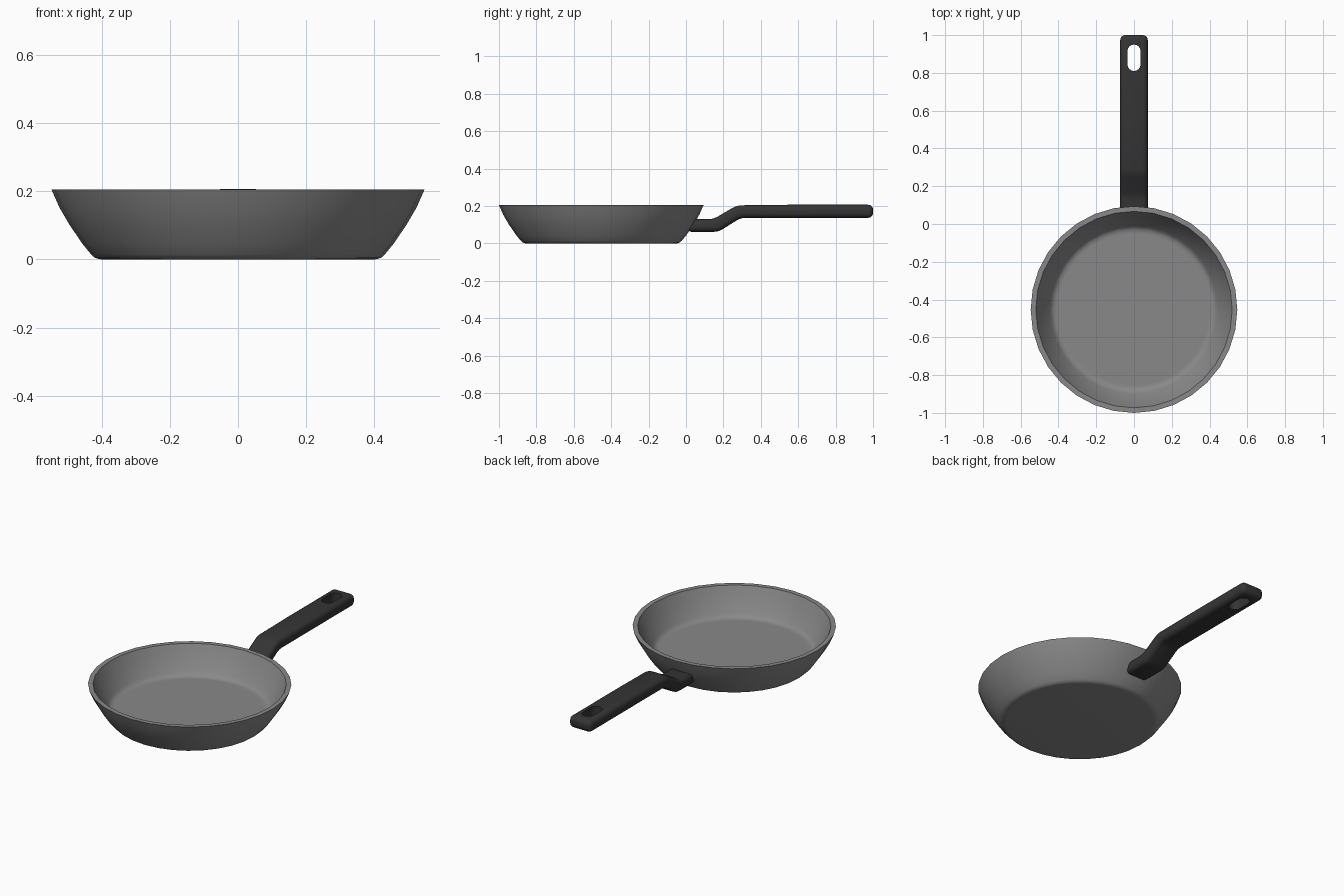
import bpy, bmesh, math
from mathutils import Vector

if "Cube" in bpy.data.objects:
    bpy.data.objects.remove(bpy.data.objects["Cube"])

PAN_Y = -0.453
SIDES = 32


def material(name, value, roughness):
    mat = bpy.data.materials.new(name)
    mat.use_nodes = True
    colour = (value, value, value, 1)
    mat.diffuse_color = colour
    bsdf = mat.node_tree.nodes["Principled BSDF"]
    bsdf.inputs["Base Color"].default_value = colour
    bsdf.inputs["Roughness"].default_value = roughness
    return mat


def make_object(name, bm, mat=None):
    bmesh.ops.recalc_face_normals(bm, faces=bm.faces[:])
    mesh = bpy.data.meshes.new(name)
    bm.to_mesh(mesh)
    bm.free()
    obj = bpy.data.objects.new(name, mesh)
    bpy.context.collection.objects.link(obj)
    if mat:
        mesh.materials.append(mat)
    return obj


def activate(obj):
    bpy.ops.object.select_all(action='DESELECT')
    obj.select_set(True)
    bpy.context.view_layer.objects.active = obj


def extrude_outline(points, direction):
    """Closed prism from an outline, centred along the direction."""
    bm = bmesh.new()
    face = bm.faces.new([bm.verts.new(Vector(p) - direction / 2) for p in points])
    new = bmesh.ops.extrude_face_region(bm, geom=[face])["geom"]
    bmesh.ops.translate(bm, vec=direction,
                        verts=[v for v in new if isinstance(v, bmesh.types.BMVert)])
    return bm


grey_metal = material("grey metal", 0.25, 0.5)
black_plastic = material("black plastic", 0.035, 0.6)

# Pan body: a lathed wall with a flat rim and a raised flat inner floor
profile = [(0, 0), (0.395, 0), (0.408, 0.001), (0.42, 0.005), (0.43, 0.014),
           (0.457, 0.047), (0.495, 0.103), (0.524, 0.153), (0.547, 0.205),
           (0.52, 0.205), (0.497, 0.155), (0.468, 0.105), (0.446, 0.073),
           (0.436, 0.06), (0.425, 0.053), (0.41, 0.05), (0.4, 0.05), (0, 0.05)]
bm = bmesh.new()
verts = [bm.verts.new((r, 0, z)) for r, z in profile]
edges = [bm.edges.new(pair) for pair in zip(verts, verts[1:])]
bmesh.ops.spin(bm, geom=verts + edges, cent=(0, 0, 0), axis=(0, 0, 1),
               angle=math.tau, steps=SIDES, use_merge=True)
bmesh.ops.remove_doubles(bm, verts=bm.verts[:], dist=0.0005)
bmesh.ops.translate(bm, verts=bm.verts[:], vec=(0, PAN_Y, 0))
pan = make_object("pan_body", bm, grey_metal)
activate(pan)
bpy.ops.object.shade_smooth_by_angle(angle=math.radians(35))

# Handle: a cranked side outline extruded across its width
top = [(0.035, 0.13), (0.125, 0.13), (0.145, 0.133), (0.165, 0.141), (0.245, 0.188),
       (0.265, 0.198), (0.29, 0.204), (0.55, 0.207), (1.0, 0.207)]
bottom = [(1.0, 0.137), (0.315, 0.137), (0.295, 0.134), (0.275, 0.126), (0.195, 0.076),
          (0.175, 0.066), (0.15, 0.062), (0.005, 0.062)]
outline = [(0, y, z) for y, z in top + bottom]
handle = make_object("handle", extrude_outline(outline, Vector((0.146, 0, 0))), black_plastic)

# Rounded handle edges
bevel = handle.modifiers.new("rounded edges", 'BEVEL')
bevel.width = 0.026
bevel.segments = 4
bevel.limit_method = 'ANGLE'
bevel.angle_limit = math.radians(40)

# Hanging hole: a slot with round ends cut through the handle
slot = []
for i in range(18):
    a = math.pi * (i % 9) / 8 + (math.pi if i > 8 else 0)
    y = 0.915 if i < 9 else 0.845
    slot.append((0.035 * math.cos(a), y + 0.035 * math.sin(a), 0.17))
cutter = make_object("hanging_hole_cutter", extrude_outline(slot, Vector((0, 0, 0.3))))
cutter.hide_render = True
hole = handle.modifiers.new("hanging hole", 'BOOLEAN')
hole.object = cutter
hole.operation = 'DIFFERENCE'
hole.solver = 'EXACT'

activate(handle)
for mod in list(handle.modifiers):
    bpy.ops.object.modifier_apply(modifier=mod.name)
bpy.data.objects.remove(cutter)
bpy.ops.object.shade_smooth_by_angle(angle=math.radians(35))
